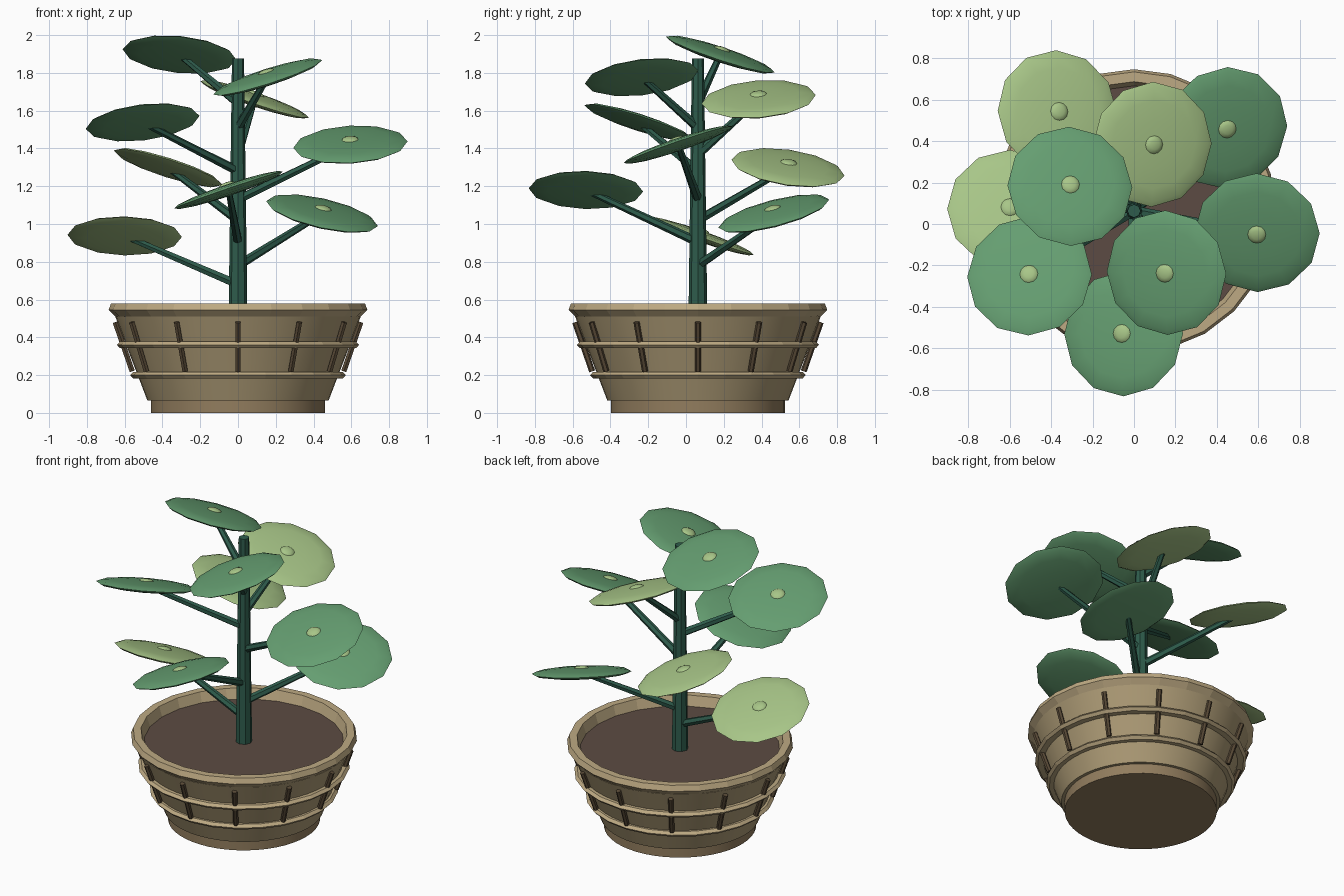
import bpy, bmesh, math
from mathutils import Vector, Matrix

if "Cube" in bpy.data.objects:
    bpy.data.objects.remove(bpy.data.objects["Cube"], do_unlink=True)

CY = 0.063          # y of the pot and stem axis
UP = Vector((0, 0, 1))


def material(name, r, g, b):
    lin = [((c / 255 + 0.055) / 1.055) ** 2.4 for c in (r, g, b)] + [1]
    m = bpy.data.materials.new(name)
    m.use_nodes = True
    m.diffuse_color = lin
    m.node_tree.nodes["Principled BSDF"].inputs["Base Color"].default_value = lin
    return m


WALL = material("clay", 172, 154, 117)
TRIM = material("pale clay", 190, 170, 131)
FOOT = material("dark clay", 146, 125, 94)
RIB = material("dark brown", 88, 73, 54)
SOIL = material("soil brown", 92, 75, 67)
STEM = material("stem green", 46, 92, 76)
GREEN = material("leaf green", 101, 158, 113)
LIGHT = material("light leaf green", 168, 198, 136)


def finish(bm, name, mat, angle=None):
    bmesh.ops.recalc_face_normals(bm, faces=bm.faces)
    me = bpy.data.meshes.new(name)
    bm.to_mesh(me)
    bm.free()
    me.materials.append(mat)
    ob = bpy.data.objects.new(name, me)
    bpy.context.collection.objects.link(ob)
    if angle:
        bpy.ops.object.select_all(action='DESELECT')
        ob.select_set(True)
        bpy.context.view_layer.objects.active = ob
        bpy.ops.object.shade_smooth_by_angle(angle=math.radians(angle))
    return ob


def lathe(name, profile, sides, mat, closed=False, angle=None):
    """Turn (radius, z) points about the pot axis."""
    bm = bmesh.new()
    vs = [bm.verts.new((r, CY, z)) for r, z in profile]
    pairs = list(zip(vs, vs[1:])) + ([(vs[-1], vs[0])] if closed else [])
    es = [bm.edges.new(p) for p in pairs]
    bmesh.ops.spin(bm, geom=vs + es, cent=(0, CY, 0), axis=UP,
                   angle=math.tau, steps=sides)
    bmesh.ops.remove_doubles(bm, verts=bm.verts, dist=0.0005)
    return finish(bm, name, mat, angle)


def rod(name, a, b, r1, r2, sides, mat, angle=None):
    """Tapered rod from a to b."""
    a, b = Vector(a), Vector(b)
    d = b - a
    mtx = Matrix.Translation((a + b) / 2) @ UP.rotation_difference(d).to_matrix().to_4x4()
    bm = bmesh.new()
    bmesh.ops.create_cone(bm, cap_ends=True, segments=sides, radius1=r1,
                          radius2=r2, depth=d.length, matrix=mtx)
    return finish(bm, name, mat, angle)


def disc(name, centre, normal, radius, half, sides, rings, mat):
    """Flattened ball facing along the normal."""
    mtx = (Matrix.Translation(centre) @ UP.rotation_difference(normal).to_matrix().to_4x4()
           @ Matrix.Diagonal((radius, radius, half, 1)))
    bm = bmesh.new()
    bmesh.ops.create_uvsphere(bm, u_segments=sides, v_segments=rings, radius=1, matrix=mtx)
    return finish(bm, name, mat, 50)


# Pot: foot, flared wall, rim, soil
lathe("pot_foot", [(0, 0), (0.46, 0), (0.46, 0.07), (0, 0.07)], 48, FOOT, angle=30)
lathe("pot_wall", [(0, 0.066), (0.48, 0.066), (0.65, 0.51), (0.61, 0.51), (0, 0.48)],
      48, WALL, angle=30)
lathe("pot_rim", [(0.64, 0.5), (0.685, 0.545), (0.672, 0.58), (0.625, 0.58), (0.6, 0.5)],
      24, TRIM, closed=True)
lathe("soil", [(0, 0.515), (0.605, 0.515), (0.605, 0.485), (0, 0.485)], 48, SOIL)

# Hoops and upright ribs around the pot
for i, (r, z) in enumerate([(0.535, 0.2), (0.605, 0.36)]):
    lathe(f"pot_hoop_{i + 1}", [(r - 0.02, z - 0.017), (r + 0.02, z - 0.017), (r + 0.036, z),
                                (r + 0.02, z + 0.017), (r - 0.02, z + 0.017)],
          24, TRIM, closed=True)
for i in range(12):
    a = math.tau * i / 12
    c, s = math.cos(a), math.sin(a)
    rod(f"pot_rib_{i + 1}", (0.56 * c, CY + 0.56 * s, 0.22),
        (0.65 * c, CY + 0.65 * s, 0.48), 0.016, 0.016, 6, RIB)

# Stem
rod("stem", (0, CY, 0.5), (0, CY, 1.875), 0.05, 0.032, 8, STEM)

# Leaves: centre, slope along x and y, height where the stalk leaves the stem, colour
LEAVES = [
    ((-0.6, 0.072, 0.937), -0.02, -0.35, 0.68, LIGHT),
    ((0.445, 0.465, 1.055), -0.23, 0.26, 0.78, GREEN),
    ((-0.05, -0.53, 1.18), 0.34, -0.03, 0.905, GREEN),
    ((-0.37, 0.54, 1.298), -0.32, -0.15, 1.02, LIGHT),
    ((0.595, -0.042, 1.42), 0.06, 0.34, 1.13, GREEN),
    ((-0.505, -0.25, 1.538), 0.12, -0.32, 1.28, GREEN),
    ((0.088, 0.385, 1.66), -0.34, 0.08, 1.37, LIGHT),
    ((0.157, -0.235, 1.777), 0.32, 0.12, 1.51, GREEN),
    ((-0.31, 0.182, 1.897), -0.1, -0.33, 1.64, GREEN),
]
for i, (c, kx, ky, z0, mat) in enumerate(LEAVES):
    n = Vector((-kx, -ky, 1)).normalized()
    c = Vector(c)
    rod(f"leaf_stalk_{i + 1}", (0, CY, z0), c, 0.025, 0.017, 6, STEM)
    disc(f"leaf_{i + 1}", c, n, 0.303, 0.03, 12, 8, mat)
    disc(f"leaf_bud_{i + 1}", c + n * 0.028, n, 0.045, 0.015, 12, 6, LIGHT)
